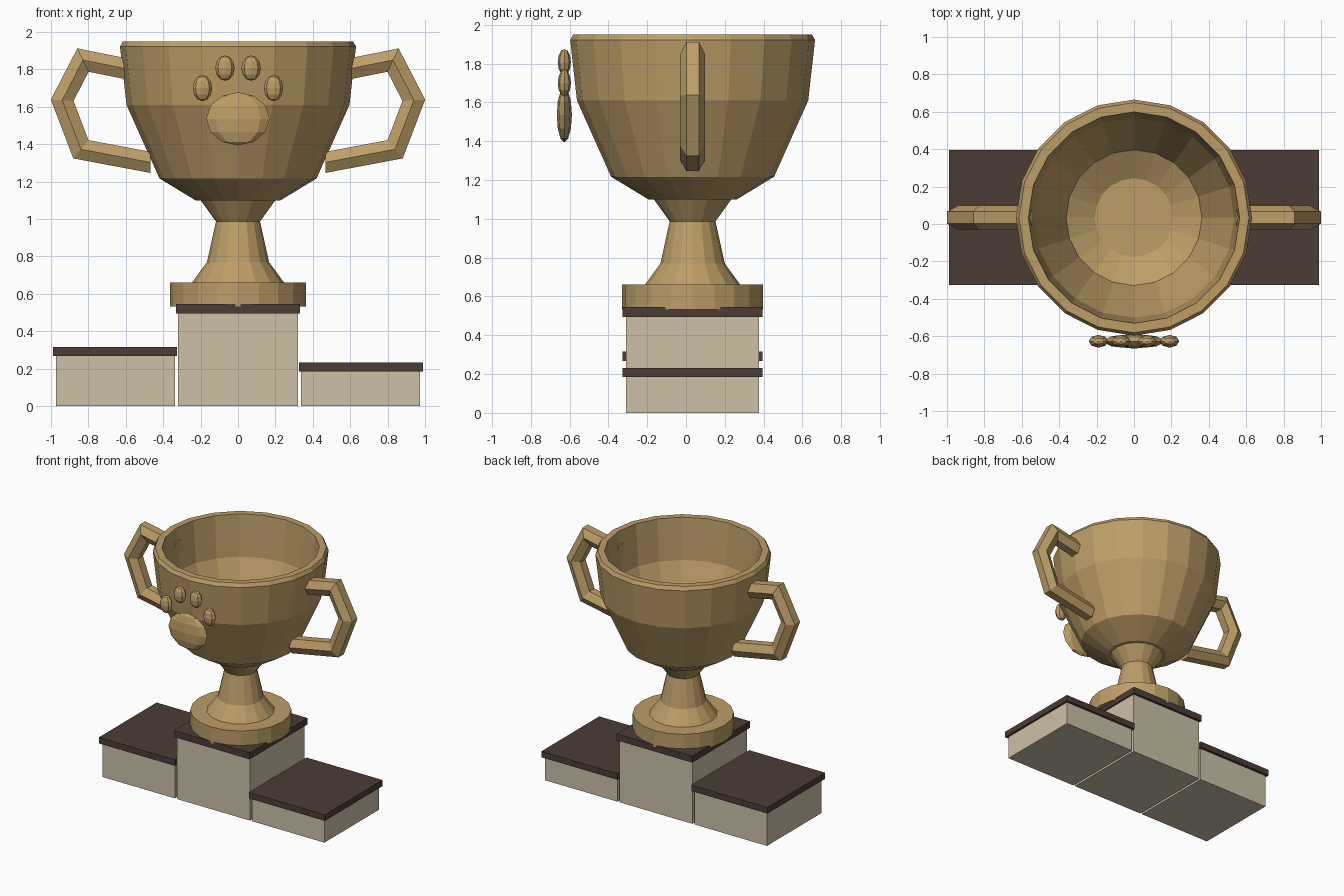
import bpy, bmesh, math
from mathutils import Vector, Matrix

if "Cube" in bpy.data.objects:
    bpy.data.objects.remove(bpy.data.objects["Cube"])

CY = 0.034  # depth of the cup and podium axis


def material(name, rgb):
    m = bpy.data.materials.new(name)
    m.diffuse_color = (*rgb, 1)
    m.use_nodes = True
    m.node_tree.nodes["Principled BSDF"].inputs["Base Color"].default_value = m.diffuse_color
    return m


GOLD = material("gold", (0.51, 0.34, 0.138))
STONE = material("pale stone", (0.61, 0.53, 0.39))
WOOD = material("dark brown", (0.072, 0.045, 0.037))


def finish(name, bm, mat):
    bmesh.ops.recalc_face_normals(bm, faces=bm.faces)
    me = bpy.data.meshes.new(name)
    bm.to_mesh(me)
    bm.free()
    me.materials.append(mat)
    ob = bpy.data.objects.new(name, me)
    bpy.context.collection.objects.link(ob)
    return ob


def skin(name, rings, mat):
    """Join rings of points with quads and cap both ends."""
    bm = bmesh.new()
    rows = [[bm.verts.new(p) for p in ring] for ring in rings]
    n = len(rows[0])
    for a, b in zip(rows, rows[1:]):
        for i in range(n):
            j = (i + 1) % n
            bm.faces.new((a[i], a[j], b[j], b[i]))
    bm.faces.new(rows[0])
    bm.faces.new(rows[-1])
    return finish(name, bm, mat)


def lathe(name, profile, sides, mat):
    angles = [2 * math.pi * i / sides for i in range(sides)]
    return skin(name, [[(r * math.cos(a), CY + r * math.sin(a), z) for a in angles]
                       for r, z in profile], mat)


def box(name, x0, x1, half_y, z0, z1, mat):
    bm = bmesh.new()
    bmesh.ops.create_cube(bm, size=1, matrix=Matrix.LocRotScale(
        Vector(((x0 + x1) / 2, CY, (z0 + z1) / 2)), None,
        Vector((x1 - x0, 2 * half_y, z1 - z0))))
    return finish(name, bm, mat)


def pad(name, x, z, rx, ry, rz):
    bm = bmesh.new()
    bmesh.ops.create_uvsphere(bm, u_segments=8, v_segments=6, radius=1,
                              matrix=Matrix.LocRotScale(Vector((x, -0.627, z)), None,
                                                        Vector((rx, ry, rz))))
    return finish(name, bm, GOLD)


def handle(name, side):
    path = [Vector(p) for p in ((0.545, 1.793), (0.829, 1.85), (0.94, 1.635),
                                (0.84, 1.373), (0.468, 1.303))]
    r, rings = 0.064, []
    for i, p in enumerate(path):
        d0 = (p - path[i - 1]).normalized() if i else (path[1] - p).normalized()
        d1 = (path[i + 1] - p).normalized() if i < len(path) - 1 else d0
        n0, n1 = Vector((-d0.y, d0.x)), Vector((-d1.y, d1.x))
        n = (n0 + n1).normalized()
        n /= n.dot(n0)  # mitred corner
        if i in (0, len(path) - 1):
            n = Vector((0, 1 / abs(d0.x))) * (1 if n.y > 0 else -1)  # upright end cut
        ring = []
        for k in range(6):
            a = k * math.pi / 3
            q = p + n * r * math.sin(a)
            ring.append((side * q.x, CY + r * math.cos(a), q.y))
        rings.append(ring)
    return skin(name, rings, GOLD)


# Podium steps: name, body x range, slab x range, slab bottom and top
for name, b0, b1, s0, s1, z0, z1 in (
        ("left_step", -0.973, -0.338, -0.99, -0.325, 0.268, 0.316),
        ("centre_step", -0.32, 0.32, -0.331, 0.331, 0.495, 0.547),
        ("right_step", 0.338, 0.973, 0.325, 0.99, 0.184, 0.232)):
    box(name + "_block", b0, b1, 0.342, 0, z0, STONE)
    box(name + "_slab", s0, s1, 0.361, z0, z1, WOOD)

# Cup foot, stem and hollow bowl
lathe("cup_foot", [(0.363, 0.533), (0.363, 0.662), (0.25, 0.662)], 20, GOLD)
lathe("cup_stem", [(0.25, 0.655), (0.166, 0.77), (0.118, 0.987), (0.203, 1.105)], 16, GOLD)
lathe("cup_bowl", [(0.227, 1.10), (0.42, 1.217), (0.596, 1.61), (0.631, 1.922),
                   (0.615, 1.95), (0.565, 1.95), (0.535, 1.625), (0.363, 1.245),
                   (0.21, 1.16)], 20, GOLD)

# Handles
handle("left_handle", -1)
handle("right_handle", 1)

# Paw print on the front
pad("paw_pad", 0, 1.536, 0.17, 0.039, 0.142)
for side, word in ((-1, "left"), (1, "right")):
    pad(word + "_outer_toe", side * 0.19, 1.70, 0.052, 0.034, 0.07)
    pad(word + "_inner_toe", side * 0.07, 1.807, 0.052, 0.034, 0.068)
